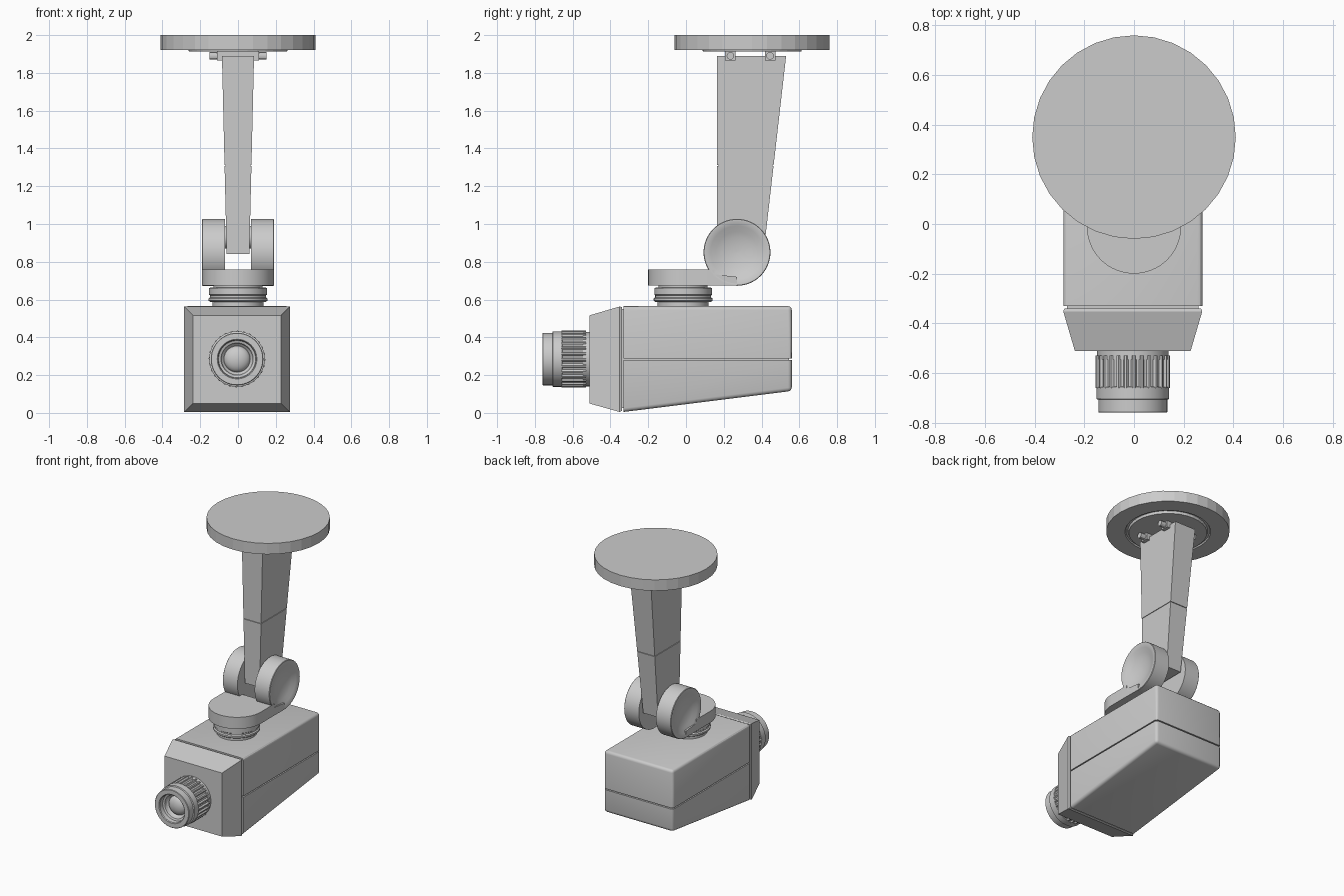
import bpy, bmesh, math
from mathutils import Vector

if "Cube" in bpy.data.objects:
    bpy.data.objects.remove(bpy.data.objects["Cube"])

CX = -0.005  # camera centre line


def loft(name, rings, smooth=True, bevel=0.0, pick=None, segs=3):
    """Skin a series of equal-sized point rings and cap both ends."""
    bm = bmesh.new()
    vr = [[bm.verts.new(p) for p in ring] for ring in rings]
    n = len(vr[0])
    for a, b in zip(vr, vr[1:]):
        for i in range(n):
            j = (i + 1) % n
            bm.faces.new((a[i], a[j], b[j], b[i]))
    bm.faces.new(vr[0])
    bm.faces.new(vr[-1])
    bmesh.ops.recalc_face_normals(bm, faces=bm.faces)
    if bevel:
        edges = [e for e in bm.edges if pick is None or pick(e)]
        bmesh.ops.bevel(bm, geom=edges, offset=bevel, segments=segs,
                        profile=0.5, affect='EDGES')
    me = bpy.data.meshes.new(name)
    bm.to_mesh(me)
    bm.free()
    ob = bpy.data.objects.new(name, me)
    bpy.context.collection.objects.link(ob)
    if smooth:
        bpy.ops.object.select_all(action='DESELECT')
        ob.select_set(True)
        bpy.context.view_layer.objects.active = ob
        bpy.ops.object.shade_smooth_by_angle(angle=math.radians(30))
    return ob


def lathe(name, profile, axis, centre, n=48, smooth=True, radius=None):
    """Turn (radius, position) pairs around an axis; radius(r, i) can add ribs."""
    k = 'XYZ'.index(axis)
    rings = []
    for r, h in profile:
        ring = []
        for i in range(n):
            a = 2 * math.pi * i / n
            q = radius(r, i) if radius else r
            p = Vector(centre)
            p[k] += h
            p[(k + 1) % 3] += q * math.cos(a)
            p[(k + 2) % 3] += q * math.sin(a)
            ring.append(p)
        rings.append(ring)
    return loft(name, rings, smooth)


def side_prism(name, yz, half, cx=0.0, **kw):
    """Extrude a side profile across x; half(z) is the half width."""
    return loft(name, [[(cx + s * half(z), y, z) for y, z in yz] for s in (-1, 1)], **kw)


def box(name, x0, x1, y0, y1, z0, z1, **kw):
    return loft(name, [[(x0, y0, z), (x1, y0, z), (x1, y1, z), (x0, y1, z)]
                       for z in (z0, z1)], **kw)


# Ceiling plate, faceted rim, with a stepped ring underneath
lathe('ceiling_plate', [(0.41, 2.0), (0.41, 1.92), (0.285, 1.92), (0.28, 1.93),
                        (0.265, 1.93), (0.26, 1.912)], 'Z', (0, 0.35, 0), 32, False)

# Hinge lugs and bolts joining the plate and the arm
for i, y in enumerate((0.235, 0.445)):
    box(f'hinge_lug_{i}', -0.11, 0.11, y - 0.028, y + 0.028, 1.865, 1.915)
    lathe(f'hinge_bolt_{i}', [(0.02, -0.15), (0.02, 0.15)], 'X', (0, y, 1.89), 12)


# Tapered arm in two lengths with a fine seam
def arm_half(z):
    return 0.06 + 0.025 * (z - 0.84) / 1.05


def arm_back(z):
    return 0.41 + 0.12 * (z - 0.84) / 1.05


for name, a, b, inset in (('arm_lower', 0.84, 1.308, 0), ('arm_upper', 1.312, 1.89, 0),
                          ('arm_core', 1.29, 1.33, 0.006)):
    side_prism(name, [(0.165 + inset, a), (arm_back(a) - inset, a),
                      (arm_back(b) - inset, b), (0.165 + inset, b)],
               lambda z, d=inset: arm_half(z) - d, smooth=False)

# Dished pivot discs and the axle between them
dish = [(0.177, 0.07), (0.177, 0.187), (0.174, 0.19), (0.165, 0.19), (0.14, 0.181),
        (0.11, 0.168), (0.08, 0.159), (0.04, 0.152), (0.005, 0.15)]
for side, s in (('left', -1), ('right', 1)):
    lathe('pivot_disc_' + side, [(r, s * h) for r, h in dish], 'X', (0, 0.27, 0.85), 64)
lathe('pivot_axle', [(0.06, -0.08), (0.06, 0.08)], 'X', (0, 0.27, 0.93), 24)

# Yoke: rounded front, two legs running back to the discs
outline = [(0.19 * math.cos(a), -0.01 + 0.19 * math.sin(a))
           for a in (math.pi + math.pi * i / 32 for i in range(33))]
outline += [(0.19, 0.15), (0.07, 0.15), (-0.07, 0.15), (-0.19, 0.15)]
loft('yoke_plate', [[(x, y, z) for x, y in outline] for z in (0.675, 0.76)])
for side, s in (('left', -1), ('right', 1)):
    side_prism('yoke_leg_' + side, [(0.05, 0.676), (0.27, 0.674), (0.27, 0.72),
                                    (0.14, 0.735), (0.05, 0.758)],
               lambda z: 0.06, cx=s * 0.13, smooth=False)

# Stepped swivel neck
lathe('swivel_neck', [(0.135, 0.56), (0.135, 0.587), (0.148, 0.588), (0.156, 0.594),
                      (0.156, 0.606), (0.148, 0.612), (0.148, 0.622), (0.153, 0.626),
                      (0.153, 0.662), (0.13, 0.664), (0.13, 0.68)],
      'Z', (0, -0.015, 0), 48)


# Camera housing: two shells with rounded edges and a recessed core at the seam
def outer_edge(e):
    on_front = all(abs(v.co.y + 0.33) < 1e-4 for v in e.verts)
    on_seam = all(abs(v.co.z - 0.285) < 0.006 for v in e.verts)
    return not (on_front or on_seam)


side_prism('housing_upper', [(-0.33, 0.289), (0.56, 0.289), (0.56, 0.565), (-0.33, 0.565)],
           lambda z: 0.28, cx=CX, bevel=0.02, pick=outer_edge)
side_prism('housing_lower', [(-0.33, 0.005), (0.56, 0.116), (0.56, 0.281), (-0.33, 0.281)],
           lambda z: 0.28, cx=CX, bevel=0.02, pick=outer_edge)
box('housing_core', CX - 0.265, CX + 0.265, -0.32, 0.545, 0.2, 0.37)

# Tapered front cover, separated by a small gap
box('cover_joint', CX - 0.265, CX + 0.265, -0.36, -0.32, 0.025, 0.55)
loft('front_cover', [[(CX - w, y, z0), (CX + w, y, z0), (CX + w, y, z1), (CX - w, y, z1)]
                     for y, w, z0, z1 in ((-0.34, 0.275, 0.01, 0.56),
                                          (-0.352, 0.28, 0.005, 0.563),
                                          (-0.512, 0.233, 0.05, 0.516))], smooth=False)

# Lens: barrel with hollow mouth, ribbed focus ring, domed glass
LENS = (CX, 0, 0.285)
lathe('lens_barrel', [(0.14, -0.50), (0.14, -0.655), (0.147, -0.657), (0.147, -0.705),
                      (0.139, -0.708), (0.139, -0.757), (0.136, -0.76), (0.105, -0.76),
                      (0.1, -0.755), (0.098, -0.725), (0.085, -0.72), (0.08, -0.70),
                      (0.07, -0.69)], 'Y', LENS, 64)
lathe('focus_ring', [(0.15, -0.53), (0.15, -0.66)], 'Y', LENS, 112,
      smooth=False, radius=lambda r, i: r if i % 4 < 2 else r - 0.012)
lathe('focus_ring_base', [(0.144, -0.505), (0.144, -0.545)], 'Y', LENS, 64)
lathe('lens_glass', [(0.07 * math.cos(t), -0.685 - 0.04 * math.sin(t))
                     for t in (math.pi / 2 * i / 8.2 for i in range(9))], 'Y', LENS, 48)
